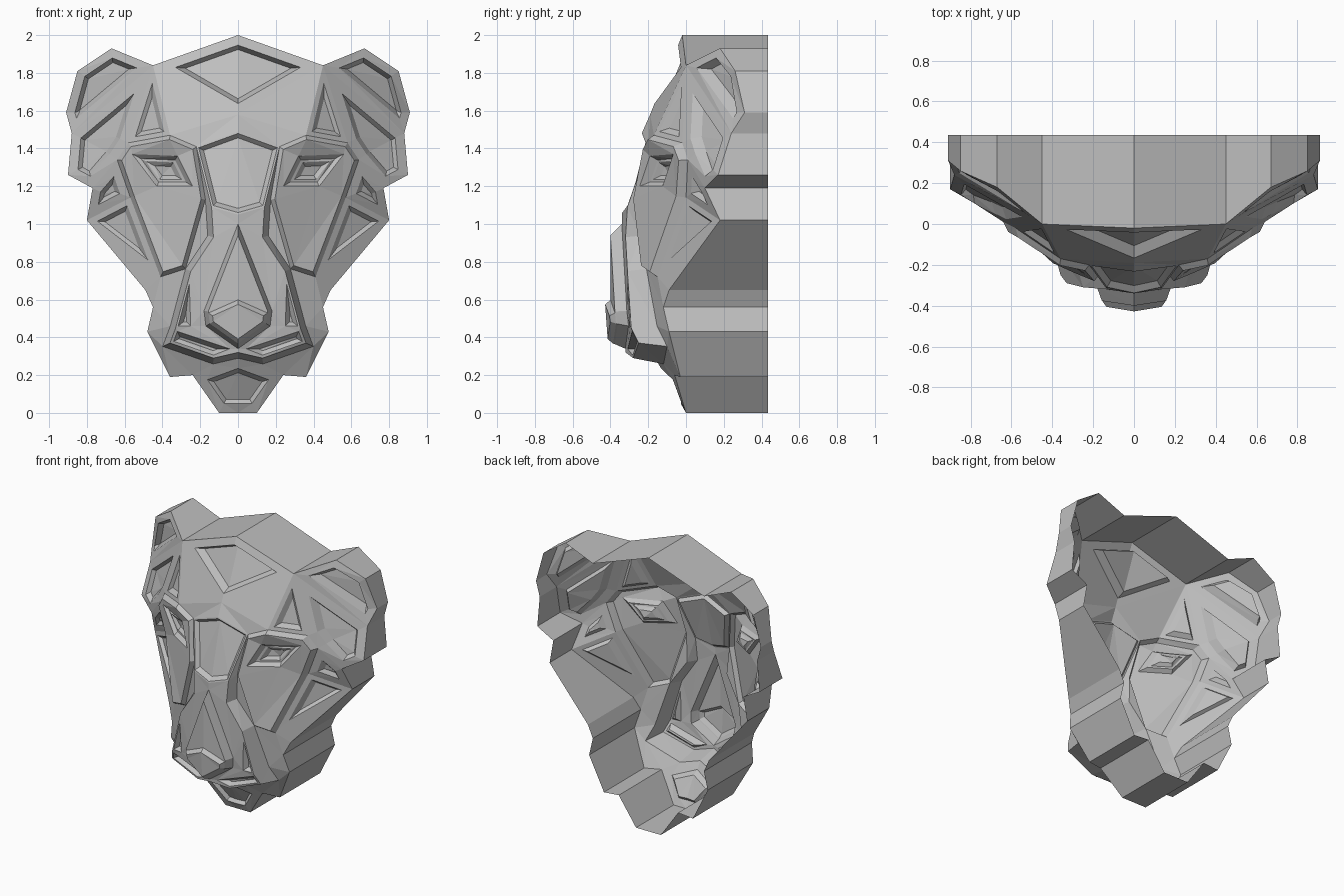
import bpy
import bmesh
from mathutils import Vector
from mathutils.geometry import delaunay_2d_cdt, intersect_point_line

if "Cube" in bpy.data.objects:
    bpy.data.objects.remove(bpy.data.objects["Cube"])

BACK = .435
BEVEL = .022

# One stone-like colour for everything
grey = bpy.data.materials.new("matte_grey")
grey.use_nodes = True
grey.diffuse_color = (.52, .52, .52, 1)
grey.node_tree.nodes["Principled BSDF"].inputs["Base Color"].default_value = grey.diffuse_color

# Landmarks of the left half as x, z, depth
ear = dict(ear_root=(.45, 1.84, 0), ear_top=(.67, 1.93, .18), ear_bend=(.85, 1.81, .26),
           ear_tip=(.91, 1.59, .31), ear_lobe=(.88, 1.48, .24), ear_base=(.9, 1.26, .17))
jaw = dict(notch=(.77, 1.19, .1), cheek=(.8, 1.02, .18), jaw_top=(.49, .65, -.09),
           jaw_dip=(.45, .56, -.12), jaw_side=(.48, .43, -.09), jaw_low=(.36, .19, -.03),
           chin_side=(.24, .2, -.06), chin_corner=(.1, 0, 0), chin=(0, 0, 0))
middle = dict(crown=(0, 2, -.02), forehead=(0, 1.58, -.19), bridge_top=(0, 1.49, -.23),
              bridge_low=(0, 1.05, -.34), snout=(0, .6, -.34), lip_mid=(0, .32, -.32))
brow = dict(brow_in=(.22, 1.41, -.2), brow_top=(.36, 1.47, -.17), brow_out=(.58, 1.43, -.02),
            brow_end=(.64, 1.34, .01), cheek_mid=(.57, 1.14, 0), cheek_low=(.41, .72, -.15))
muzzle = dict(bridge_side=(.14, 1.09, -.31), snout_side=(.13, .93, -.32),
              whisker_top=(.25, .75, -.31), whisker_low=(.33, .45, -.29),
              lip_out=(.36, .37, -.25), lip_low=(.13, .29, -.28))
landmarks = ear | jaw | middle | brow | muzzle

# Details lying on the broad form as x, z
details = dict(nose_top=(0, 1), nose_crest=(0, .62), nose_side=(.18, .54),
               nose_base=(.17, .46), nose_tip=(0, .34), whisker_in=(.24, .45),
               eye_in=(.24, 1.2), lid_in=(.32, 1.36), lid_out=(.56, 1.37), eye_low=(.43, 1.2))

# Creases between landmarks
creases = [
    ["crown", *ear, *jaw],
    ["crown", "forehead", "bridge_top", "bridge_low", "snout", "lip_mid", "lip_mid_foot", "chin"],
    ["forehead", "ear_root", "brow_out"],
    ["brow_top", "ear_root", "ear_lobe"],
    ["bridge_top", "brow_in", "brow_top", "brow_out", "brow_end", "notch"],
    ["brow_in", "bridge_side"],
    ["brow_end", "cheek_mid", "cheek_low", "whisker_top_foot"],
    ["cheek_mid", "cheek"],
    ["bridge_low", *muzzle, "lip_mid"],
    [name + "_foot" for name in [*muzzle, "lip_mid"]],
]

# Panels: height (negative is sunken), margin inside the cell, and the cell's corners
panels = [
    (-.05, .05, "crown ear_root forehead"),
    (-.03, .01, "bridge_top brow_in bridge_side bridge_low"),
    (-.05, .045, "ear_root ear_top ear_bend ear_tip ear_lobe"),
    (-.04, .05, "ear_root ear_lobe ear_base notch brow_end brow_out"),
    (-.03, .025, "ear_root brow_out brow_top"),
    (.04, 0, "brow_in brow_top brow_out brow_end cheek_mid cheek_low"
             " whisker_top_foot bridge_side_foot"),
    (-.03, 0, "eye_in lid_in lid_out eye_low"),
    (-.02, .035, "eye_in lid_in lid_out eye_low"),
    (-.03, .045, "brow_end notch cheek cheek_mid"),
    (-.03, .03, "cheek_mid cheek cheek_low"),
    (-.03, .01, "whisker_top whisker_low whisker_in"),
    (-.03, .015, "nose_tip whisker_low lip_out lip_low"),
    (.06, 0, "nose_top nose_side nose_base nose_tip"),
    (.03, .02, "nose_crest nose_side nose_base nose_tip"),
    (-.03, .05, "lip_mid_foot chin_side chin_corner chin"),
]


def on_middle(a, b):
    return abs(a.x) < 1e-4 and abs(b.x) < 1e-4


def inset(loop, width):
    """Mitred inset; edges on the mirror plane stay put."""
    area = sum(a.cross(b) for a, b in zip(loop, loop[1:] + loop[:1]))

    def side(a, b):
        d = (b - a).normalized() * (1 if area > 0 else -1)
        return Vector((-d.y, d.x)), 0 if on_middle(a, b) else width

    result = []
    for i, p in enumerate(loop):
        n, u = side(loop[i - 1], p)
        m, v = side(p, loop[(i + 1) % len(loop)])
        shift = Vector((u * m.y - v * n.y, n.x * v - m.x * u))
        result.append(p + shift / n.cross(m))
    return result


def depth_inside(q, loop):
    """Distance from q to the loop's border, zero when outside."""
    nearest, inside = 9, False
    for a, b in zip(loop, loop[1:] + loop[:1]):
        if (a.y > q.y) != (b.y > q.y):
            inside ^= q.x < a.x + (b.x - a.x) * (q.y - a.y) / (b.y - a.y)
        if not on_middle(a, b):
            t = intersect_point_line(q, a, b)[1]
            nearest = min(nearest, (q - a.lerp(b, min(max(t, 0), 1))).length)
    if q.x < 1e-4:
        heights = [p.y for p in loop if p.x < 1e-4]
        inside = bool(heights) and min(heights) < q.y < max(heights)
    return nearest if inside else 0


# The muzzle stands on a wider, deeper foot, which drops more towards the lip
spots = {name: Vector(p[:2]) for name, p in (landmarks | details).items()}
depths = {name: p[2] for name, p in landmarks.items()}
ring = ["bridge_low", *muzzle, "lip_mid"]
for name, p in zip(ring, inset([spots[n] for n in ring], -.03)):
    spots[name + "_foot"] = p
    depths[name + "_foot"] = depths[name] + .06 + .12 * (1.1 - p.y)

# Triangulate the broad form
used = list(dict.fromkeys(name for chain in creases for name in chain))
points = [spots[name] for name in used]
links = [(used.index(a), used.index(b)) for chain in creases for a, b in zip(chain, chain[1:])]
verts, _, tris, sources, _, _ = delaunay_2d_cdt(points, links, [], 1, 1e-5)
form = [Vector((*v, depths[used[s[0]]])) for v, s in zip(verts, sources)]


def form_depth(q):
    best, value = -9, 0
    for tri in tris:
        a, b, c = (form[i] for i in tri)
        area = (b - a).xy.cross((c - a).xy)
        u = (b.xy - q).cross(c.xy - q) / area
        v = (c.xy - q).cross(a.xy - q) / area
        w = 1 - u - v
        if min(u, v, w) > best:
            best, value = min(u, v, w), u * a.z + v * b.z + w * c.z
    return value


# Cut every panel border and bevel into the triangulation
shapes = []
for height, margin, corners in panels:
    cell = [spots[name] for name in corners.split()]
    shapes.append((height, inset(cell, margin)))
    for loop in (inset(cell, margin), inset(cell, margin + BEVEL)):
        start, count = len(points), len(loop)
        points += loop
        links += [(start + i, start + (i + 1) % count) for i in range(count)]
verts, _, faces, _, _, _ = delaunay_2d_cdt(points, links, [], 1, 1e-4)


def relief(q):
    lift = sum(h * min(depth_inside(q, loop) / BEVEL, 1) for h, loop in shapes)
    return Vector((q.x, form_depth(q) - lift, q.y))


def add_half(name, bm):
    """Make an object from the left half and mirror it."""
    mesh = bpy.data.meshes.new(name)
    bm.to_mesh(mesh)
    bm.free()
    mesh.materials.append(grey)
    obj = bpy.data.objects.new(name, mesh)
    bpy.context.collection.objects.link(obj)
    obj.modifiers.new("mirror", "MIRROR")


# Faceted face
face_bm = bmesh.new()
face_verts = [face_bm.verts.new(relief(v)) for v in verts]
for f in faces:
    face_bm.faces.new([face_verts[i] for i in f])

# Straight side wall running back from the face's border, open behind
wall_bm = bmesh.new()
for edge in face_bm.edges:
    if edge.is_boundary and not on_middle(*(v.co for v in edge.verts)):
        start = edge.link_loops[0]
        a, b = start.vert.co, start.link_loop_next.vert.co
        quad = [b, a, Vector((a.x, BACK, a.z)), Vector((b.x, BACK, b.z))]
        wall_bm.faces.new([wall_bm.verts.new(p) for p in quad])
bmesh.ops.remove_doubles(wall_bm, verts=wall_bm.verts, dist=1e-4)

add_half("face_relief", face_bm)
add_half("side_wall", wall_bm)
